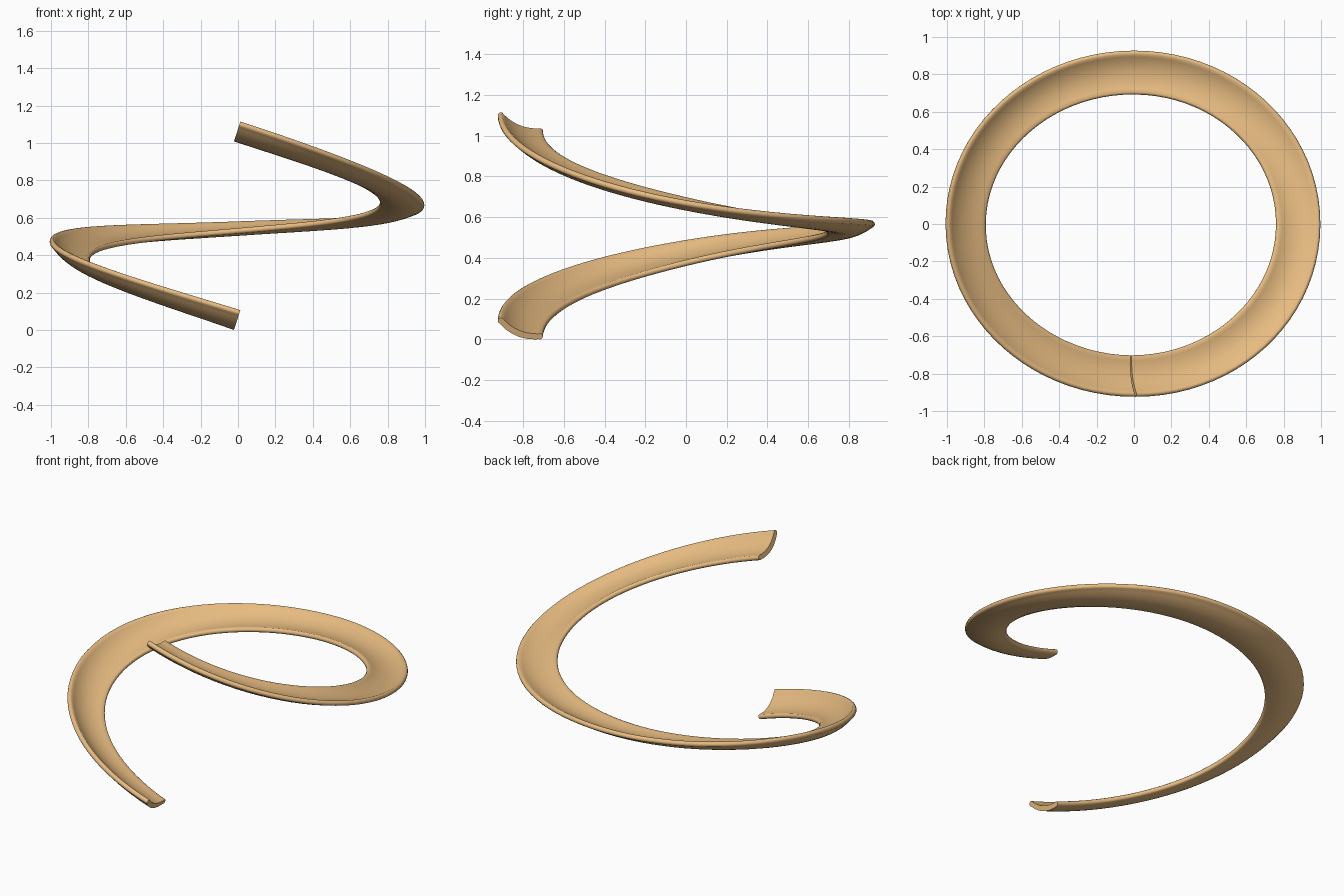
import bpy, bmesh
from math import sin, cos, pi, radians
from mathutils import Vector

if "Cube" in bpy.data.objects:
    bpy.data.objects.remove(bpy.data.objects["Cube"])

STEPS = 22  # rings per quarter turn

# Path knots, bottom to top: x, y, z, roll in degrees, then the forward handle offsets
knots = [
    ((0.00, -0.807, 0.078, 23), (-0.490, 0.0, 0.160, 2)),
    ((-0.893, 0.0, 0.450, 27), (0.0, 0.446, 0.090, -3)),
    ((0.00, 0.807, 0.574, 10), (0.490, 0.0, 0.030, -5)),
    ((0.879, 0.0, 0.702, -4), (0.0, -0.446, 0.090, 0)),
    ((0.00, -0.807, 1.086, 23), (-0.490, 0.0, 0.160, 9)),
]


def segment(a, b, t):
    """Cubic point (position and roll) and its derivative."""
    p0, p3 = Vector(a[0]), Vector(b[0])
    p1, p2 = p0 + Vector(a[1]), p3 - Vector(b[1])
    s = 1 - t
    p = p0 * s**3 + p1 * 3 * s * s * t + p2 * 3 * s * t * t + p3 * t**3
    d = (p1 - p0) * s * s + (p2 - p1) * 2 * s * t + (p3 - p2) * t * t
    return p, d


def trough_profile(half=0.119, sag=0.026, thick=0.031, n=12):
    """Shallow curved strip with rounded rims, as (outward, up) pairs."""
    r = thick / 2
    w = half - r
    arc = lambda u: -sag * (1 - (u / w) ** 2)
    us = [w * (2 * i / n - 1) for i in range(n + 1)]
    pts = [(u, arc(u)) for u in us]
    pts += [(w + r * sin(pi * k / 6), -r + r * cos(pi * k / 6)) for k in range(1, 6)]
    pts += [(u, arc(u) - thick) for u in reversed(us)]
    pts += [(-w - r * sin(pi * k / 6), -r - r * cos(pi * k / 6)) for k in range(1, 6)]
    return pts


# Sweep the trough along the path
profile = trough_profile()
bm = bmesh.new()
rings = []
for q in range(4):
    for i in range(STEPS + (q == 3)):
        p, d = segment(knots[q], knots[q + 1], i / STEPS)
        pos, tan, roll = p.xyz, d.xyz.normalized(), radians(p.w)
        out = Vector((0, 0, 1)).cross(tan).normalized()
        up = tan.cross(out)
        du = out * cos(roll) + up * sin(roll)
        dv = up * cos(roll) - out * sin(roll)
        rings.append([bm.verts.new(pos + du * u + dv * v) for u, v in profile])

count = len(profile)
for a, b in zip(rings, rings[1:]):
    for j in range(count):
        k = (j + 1) % count
        bm.faces.new((a[j], a[k], b[k], b[j]))
bm.faces.new(rings[0])
bm.faces.new(rings[-1])
bmesh.ops.recalc_face_normals(bm, faces=bm.faces)

# Stand it on the ground
low = min(v.co.z for v in bm.verts)
bmesh.ops.translate(bm, verts=bm.verts, vec=(0, 0, -low))

mesh = bpy.data.meshes.new("spiral_chute")
bm.to_mesh(mesh)
bm.free()
chute = bpy.data.objects.new("spiral_chute", mesh)
bpy.context.collection.objects.link(chute)

# Warm orange-tan colour
mat = bpy.data.materials.new("orange_tan")
mat.diffuse_color = (0.80, 0.50, 0.22, 1)
mat.use_nodes = True
mat.node_tree.nodes["Principled BSDF"].inputs["Base Color"].default_value = mat.diffuse_color
mesh.materials.append(mat)

bpy.context.view_layer.objects.active = chute
chute.select_set(True)
bpy.ops.object.shade_smooth_by_angle(angle=radians(40))
